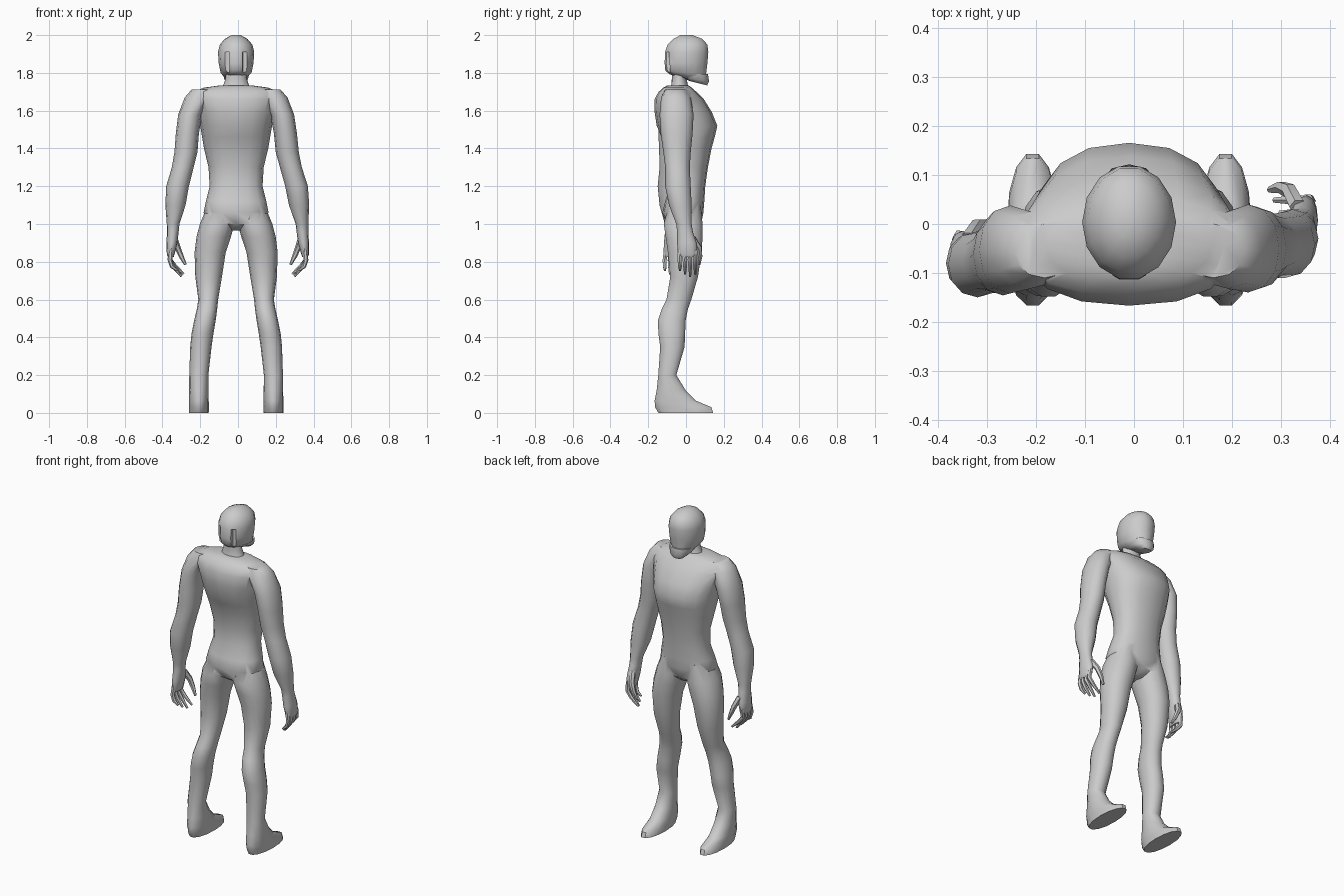
import bpy, bmesh, math
from mathutils import Vector

if "Cube" in bpy.data.objects:
    bpy.data.objects.remove(bpy.data.objects["Cube"])

AXIS = -0.01  # body's mirror line


def finish(name, bm):
    bmesh.ops.recalc_face_normals(bm, faces=bm.faces)
    me = bpy.data.meshes.new(name)
    bm.to_mesh(me)
    bm.free()
    ob = bpy.data.objects.new(name, me)
    bpy.context.collection.objects.link(ob)
    return ob


def skin(name, rings):
    bm = bmesh.new()
    loops = [[bm.verts.new(p) for p in r] for r in rings]
    n = len(loops[0])
    for a, b in zip(loops, loops[1:]):
        for i in range(n):
            j = (i + 1) % n
            bm.faces.new((a[i], a[j], b[j], b[i]))
    bm.faces.new(loops[0])
    bm.faces.new(loops[-1])
    return finish(name, bm)


def loft(name, rows, sides=14, power=2.0, place=lambda p: p):
    """Rows are (z, x0, x1, y0, y1[, tilt]): stacked rounded cross-sections."""
    rings = []
    for z, x0, x1, y0, y1, *tilt in rows:
        ring = []
        for i in range(sides):
            a = 2 * math.pi * i / sides
            c, s = math.cos(a), math.sin(a)
            x = (x1 - x0) / 2 * math.copysign(abs(c) ** (2 / power), c)
            y = (y1 - y0) / 2 * math.copysign(abs(s) ** (2 / power), s)
            dz = tilt[0] * y if tilt else 0
            ring.append(place(Vector(((x0 + x1) / 2 + x, (y0 + y1) / 2 + y, z + dz))))
        rings.append(ring)
    return skin(name, rings)


def sym(rows):
    return [(z, AXIS - w, AXIS + w, *rest) for z, w, *rest in rows]


def finger(name, pts, radii, place):
    rings = []
    for i, p in enumerate(pts):
        d = (Vector(pts[min(i + 1, len(pts) - 1)]) - Vector(pts[max(i - 1, 0)])).normalized()
        u = d.cross(Vector((0, 1, 0))).normalized()
        v = d.cross(u)
        rings.append([place(Vector(p) + radii[i] * (math.cos(k * math.pi / 3) * u
                      + math.sin(k * math.pi / 3) * v)) for k in range(6)])
    return skin(name, rings)


def combine(base, others, op):
    bpy.context.view_layer.objects.active = base
    for o in others:
        m = base.modifiers.new("join", 'BOOLEAN')
        m.operation, m.solver, m.object = op, 'EXACT', o
        bpy.ops.object.modifier_apply(modifier=m.name)
        bpy.data.objects.remove(o)


# Torso: pelvis up to the flat shoulder line
body = loft("body", sym([
    (0.965, .04, -.05, .04), (1.0, .13, -.105, .08), (1.06, .172, -.125, .092),
    (1.12, .16, -.11, .097), (1.2, .14, -.085, .102), (1.3, .146, -.085, .116),
    (1.4, .17, -.105, .135), (1.46, .18, -.13, .152), (1.52, .19, -.155, .166),
    (1.59, .205, -.166, .138), (1.66, .225, -.167, .095), (1.7, .225, -.145, .055),
    (1.722, .17, -.12, .03), (1.733, .09, -.10, .015)]), 16, 2.3)

# Neck
neck = loft("neck", sym([(1.68, .085, -.10, .03), (1.735, .068, -.078, .01),
                         (1.77, .056, -.075, .003), (1.84, .056, -.075, .02)]), 12)

# Leg and foot
LEG = [(1.1, .025, .15, -.095, .08), (1.0, .008, .192, -.12, .09), (.93, .028, .21, -.11, .09),
       (.85, .055, .22, -.098, .085), (.72, .075, .216, -.085, .065), (.6, .095, .2, -.105, .03),
       (.55, .1, .208, -.13, .012), (.49, .108, .222, -.15, 0), (.42, .12, .236, -.148, -.003),
       (.35, .13, .243, -.138, -.006), (.2, .147, .248, -.148, -.05), (.12, .146, .249, -.157, 0),
       (.065, .145, .25, -.169, .055), (.03, .144, .25, -.167, .138), (0, .145, .25, -.15, .147)]
# Arm with palm
ARM = [(1.712, .10, .225, -.11, 0), (1.67, .12, .262, -.132, .025), (1.58, .17, .297, -.14, .04),
       (1.48, .19, .312, -.134, .035), (1.38, .2, .322, -.12, .025), (1.3, .222, .338, -.11, .02),
       (1.2, .25, .37, -.11, .025), (1.1, .27, .377, -.09, .03), (1.0, .305, .372, -.052, .03),
       (.96, .31, .372, -.047, .036), (.9, .318, .376, -.047, .056), (.84, .335, .376, -.043, .06),
       (.825, .34, .37, -.035, .05)]


def right_arm(p):
    return p


def left_arm(p):  # mirrored, and hanging further back toward the hand
    t = max(0, min(1, (1.6 - p.z) / .8))
    return Vector((-p.x - .02 * (1 - t), p.y - .08 * t, p.z))


limbs = [neck]
fingers = []
for side, s, place in (("right", 1, right_arm), ("left", -1, left_arm)):
    limbs.append(loft(side + "_leg", LEG, 14, 2.1,
                      lambda p, s=s: Vector((AXIS + s * p.x, p.y, p.z))))
    limbs.append(loft(side + "_arm", ARM, 12, 2.1, place))
    for i, tip in enumerate((.755, .735, .722, .735)):
        y = -.032 + .027 * i
        x = .335 - .012 * i
        fingers.append(finger(f"{side}_finger_{i + 1}",
                       [(.355, y, .86), (.36, y - .002, .81), (.35 - .006 * i, y, .775), (x - .012, y, tip)],
                       [.013, .0125, .011, .006], place))
    fingers.append(finger(side + "_thumb",
                   [(.335, .035, .925), (.318, .068, .875), (.3, .075, .83), (.278, .07, .785)],
                   [.018, .016, .013, .007], place))
combine(body, limbs, 'UNION')

# Head with slanted underside
head = loft("head", sym([
    (1.768, .05, -.09, .108, -.25), (1.8, .082, -.112, .108, -.12), (1.85, .092, -.116, .116),
    (1.91, .096, -.114, .121), (1.95, .086, -.1, .116), (1.98, .06, -.07, .088),
    (2.0, .024, -.03, .035)]), 14, 2.0)
# Grooves either side of the nape
cuts = []
for s in (-1, 1):
    cuts.append(loft("groove", [(z, AXIS + s * .047 - .013, AXIS + s * .047 + .013, -.14, -.082)
                                for z in (1.76, 1.91)], 8, 6))
combine(head, cuts, 'DIFFERENCE')

# Jutting jaw
jaw = loft("jaw", sym([(1.745, .04, .02, .112, -.25), (1.765, .062, -.02, .122, -.15),
                       (1.795, .07, -.03, .116)]), 12, 2.4)

# Shading
for ob in [body, head, jaw] + fingers:
    bpy.ops.object.select_all(action='DESELECT')
    ob.select_set(True)
    bpy.context.view_layer.objects.active = ob
    bpy.ops.object.shade_smooth_by_angle(angle=math.radians(50))
